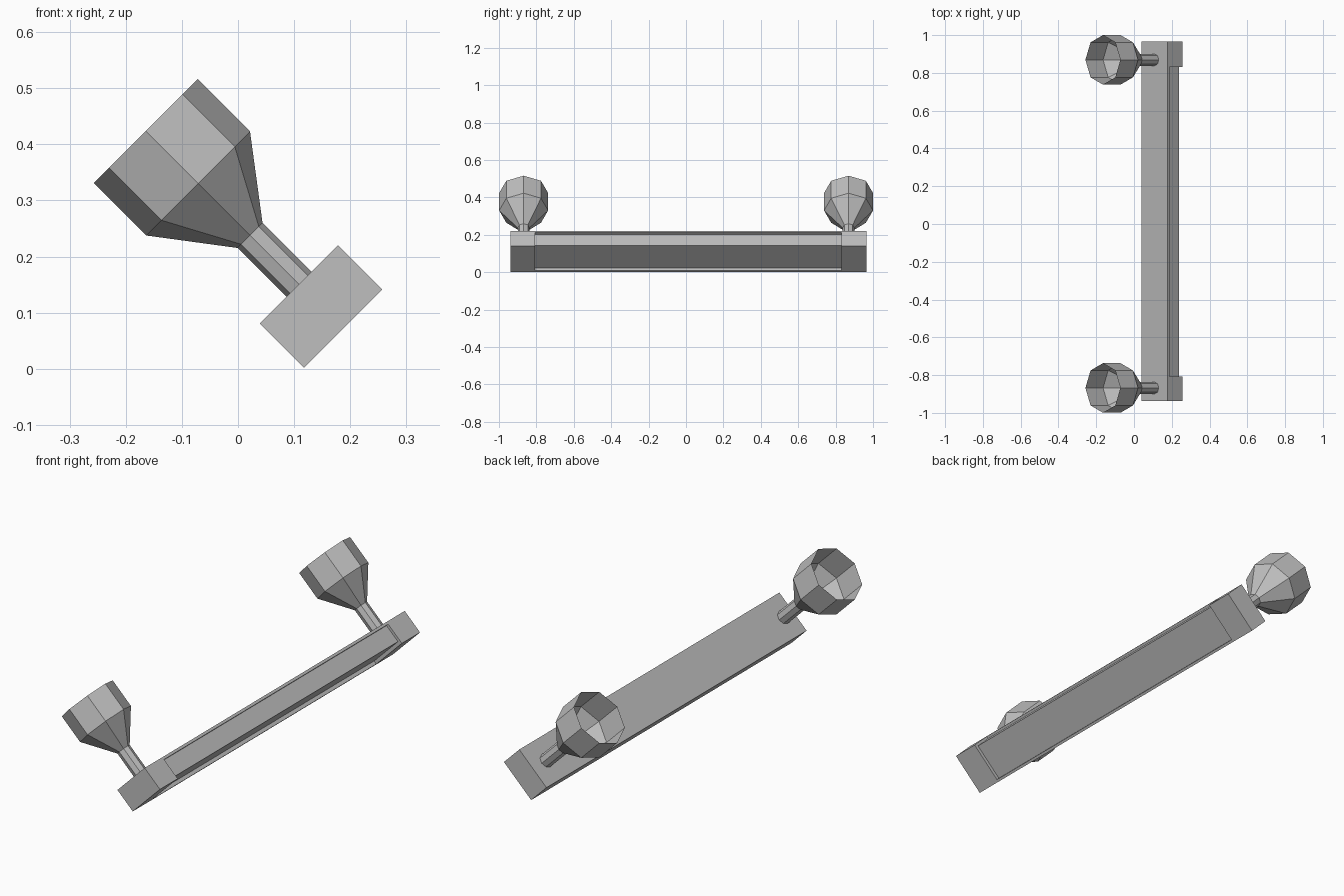
import bpy, bmesh, math
from mathutils import Matrix, Vector

cube = bpy.data.objects.get("Cube")
if cube:
    bpy.data.objects.remove(cube, do_unlink=True)

grey = bpy.data.materials.new("plain grey")
grey.use_nodes = True
COLOUR = (0.52, 0.52, 0.52, 1)
grey.diffuse_color = COLOUR
grey.node_tree.nodes["Principled BSDF"].inputs["Base Color"].default_value = COLOUR

# The whole piece is tilted a quarter way over around its length
TILT = Matrix.Translation((0.148, 0, 0.111)) @ Matrix.Rotation(-math.pi / 4, 4, 'Y')
HALF_W, HALF_H = 0.0985, 0.0555


def finish(bm, name):
    bmesh.ops.recalc_face_normals(bm, faces=bm.faces)
    bm.transform(TILT)
    mesh = bpy.data.meshes.new(name)
    bm.to_mesh(mesh)
    bm.free()
    mesh.materials.append(grey)
    obj = bpy.data.objects.new(name, mesh)
    bpy.context.collection.objects.link(obj)


def extrude_section(name, section, y0, y1):
    """Extrude a closed cross-section along the length."""
    bm = bmesh.new()
    face = bm.faces.new([bm.verts.new((x, y0, z)) for x, z in section])
    new = bmesh.ops.extrude_face_region(bm, geom=[face])["geom"]
    verts = [v for v in new if isinstance(v, bmesh.types.BMVert)]
    bmesh.ops.translate(bm, verts=verts, vec=(0, y1 - y0, 0))
    finish(bm, name)


def hollow_knob(name, y):
    """Eight-sided open cup on a thin stem."""
    bm = bmesh.new()
    profile = [(0.0315, 0.04), (0.0315, 0.179), (0.131, 0.31), (0.131, 0.442)]
    rings = []
    for r, z in profile:
        angles = [i * math.pi / 4 for i in range(8)]
        rings.append([bm.verts.new((r * math.cos(a), y + r * math.sin(a), z))
                      for a in angles])
    for low, high in zip(rings, rings[1:]):
        for i in range(8):
            j = (i + 1) % 8
            bm.faces.new((low[i], low[j], high[j], high[i]))
    finish(bm, name)


# Solid blocks at both ends
w, h = HALF_W, HALF_H
block = [(-w, -h), (w, -h), (w, h), (-w, h)]
extrude_section("front_end_block", block, -0.938, -0.808)
extrude_section("back_end_block", block, 0.832, 0.965)

# Middle bar, recessed on two sides with thin lips left along the edges
side, under, lip = 0.012, 0.016, 0.012
bar = [(-w, -h), (-w + lip, -h), (-w + lip, -h + under),
       (w - side, -h + under), (w - side, h - lip), (w, h - lip),
       (w, h), (-w, h)]
extrude_section("middle_bar", bar, -0.808, 0.832)

# Knobs
hollow_knob("front_knob", -0.868)
hollow_knob("back_knob", 0.869)
